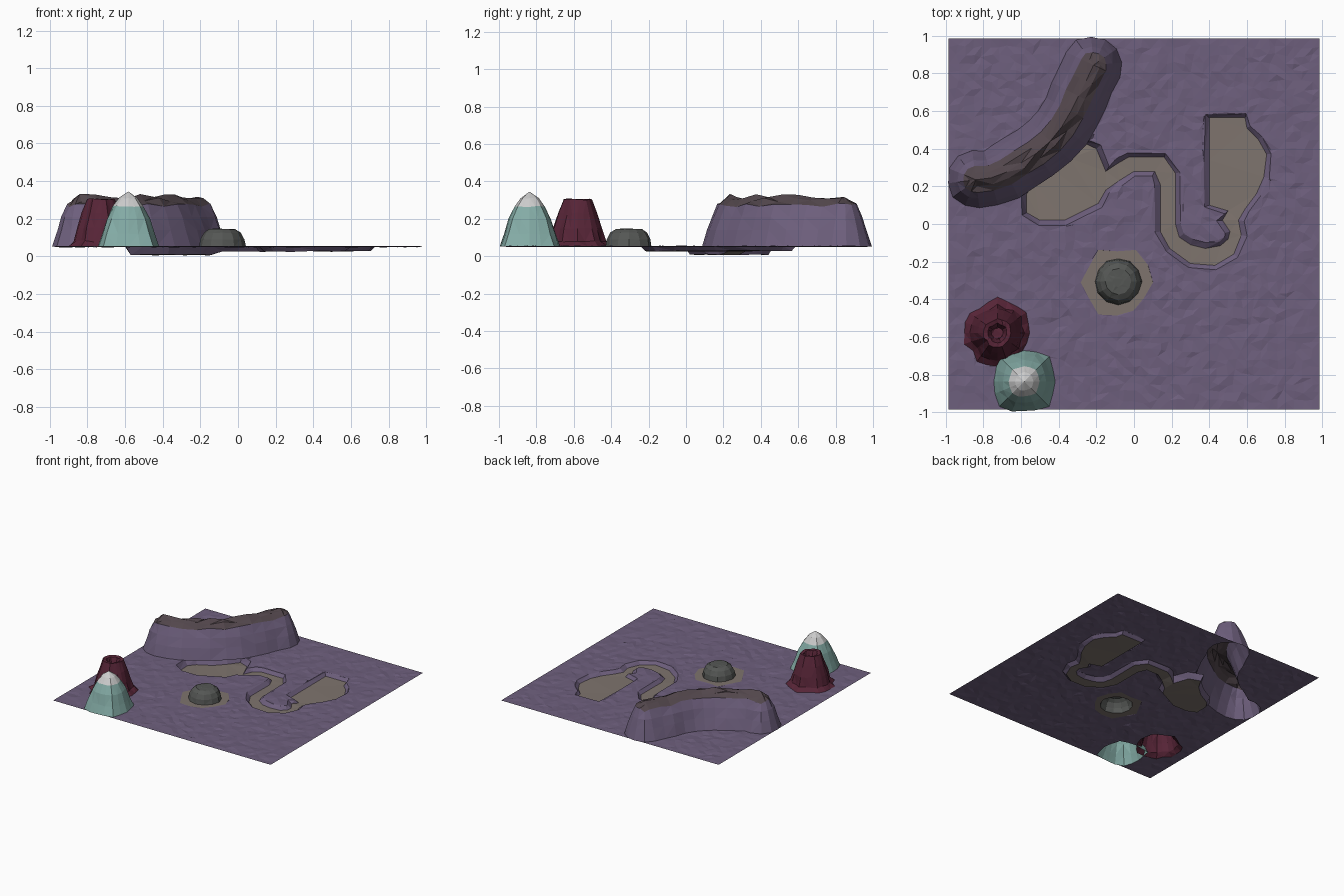
import bpy, bmesh, math, random
from mathutils import Vector
from mathutils.geometry import delaunay_2d_cdt

if "Cube" in bpy.data.objects:
    bpy.data.objects.remove(bpy.data.objects["Cube"])

random.seed(4)
G = 0.052      # ground level
E = 0.985      # half size of the ground sheet


def material(name, r, g, b):
    m = bpy.data.materials.new(name)
    m.diffuse_color = (r, g, b, 1)
    m.use_nodes = True
    m.node_tree.nodes["Principled BSDF"].inputs["Base Color"].default_value = m.diffuse_color
    return m


PURPLE = material("purple_soil", 0.155, 0.115, 0.205)
BROWN = material("brown_crest", 0.085, 0.062, 0.072)
SAND = material("sand", 0.21, 0.175, 0.155)
RED = material("red_rock", 0.095, 0.018, 0.038)
TEAL = material("teal_rock", 0.23, 0.41, 0.38)
SNOW = material("snow", 0.68, 0.68, 0.68)
ROCK = material("grey_rock", 0.09, 0.095, 0.09)


def finish(name, bm, mat):
    bmesh.ops.triangulate(bm, faces=bm.faces[:])
    me = bpy.data.meshes.new(name)
    bm.to_mesh(me)
    bm.free()
    me.materials.append(mat)
    ob = bpy.data.objects.new(name, me)
    bpy.context.collection.objects.link(ob)


def loft(name, rings, mat, cap=False):
    """Skin a stack of counter-clockwise rings, low or outer ring first."""
    bm = bmesh.new()
    rows = [[bm.verts.new(p) for p in ring] for ring in rings]
    n = len(rows[0])
    for a, b in zip(rows, rows[1:]):
        for i in range(n):
            j = (i + 1) % n
            bm.faces.new((a[i], a[j], b[j], b[i]))
    if cap:
        bm.faces.new(rows[-1])
    bmesh.ops.remove_doubles(bm, verts=bm.verts[:], dist=1e-5)
    finish(name, bm, mat)


def peak_rings(cx, cy, profile, n, rough, square=0.0):
    """Rough circular rings; square pushes the low rings towards a square."""
    groove = [random.uniform(-rough, rough) for _ in range(n)]
    rings = []
    for k, (r, z) in enumerate(profile):
        ring = []
        for i in range(n):
            t = math.tau * i / n
            c, s = math.cos(t), math.sin(t)
            box = (c ** 6 + s ** 6) ** (-1 / 6) - 1
            f = 1 + groove[i] + random.uniform(-rough, rough) * 0.6
            f += square * box * (1 - k / len(profile))
            dz = 0 if k == 0 or r == 0 else random.uniform(-rough, rough) * 0.06
            ring.append((cx + r * f * c, cy + r * f * s, z + dz))
        rings.append(ring)
    return rings


def inside(x, y, poly):
    hit = False
    for p, q in zip(poly, poly[1:] + poly[:1]):
        if (p[1] > y) != (q[1] > y):
            if x < (q[0] - p[0]) * (y - p[1]) / (q[1] - p[1]) + p[0]:
                hit = not hit
    return hit


# Ridge: rounded sweep along a bent line, with a brown crest
path = [Vector(p) for p in [
    (-.84, .235), (-.76, .245), (-.68, .275), (-.6, .325), (-.52, .375),
    (-.445, .44), (-.385, .515), (-.335, .6), (-.295, .68), (-.255, .76),
    (-.215, .845)]]
m = len(path)
spokes = []                       # (path index, outward direction)
for i in range(m):
    d = (path[min(i + 1, m - 1)] - path[max(i - 1, 0)]).normalized()
    spokes.append((i, Vector((d.y, -d.x))))
right = spokes[:]
left = [(i, -v) for i, v in reversed(spokes)]


def end_arc(i, v, n=6):
    a = math.atan2(v.y, v.x)
    return [(i, Vector((math.cos(a + math.pi * k / n), math.sin(a + math.pi * k / n))))
            for k in range(1, n)]


spokes = right + end_arc(*right[-1]) + left + end_arc(*left[-1])
groove = [random.uniform(-.07, .04) for _ in spokes]
crest = [random.uniform(.29, .335) for _ in path]
ridge = []
for k, (r, z) in enumerate([(.157, G), (.128, .14), (.103, .21), (.072, .27),
                            (.036, .3), (0, 0)]):
    ring = []
    for (i, v), g in zip(spokes, groove):
        p = path[i] + v * r * (1 + g + random.uniform(-.03, .03) * (k > 0))
        dz = random.uniform(-.012, .012) if k in (3, 4) else 0
        ring.append((p.x, p.y, z + dz if r else crest[i]))
    ridge.append(ring)
loft("ridge_flank", ridge[:4], PURPLE)
loft("ridge_crest", ridge[3:], BROWN)

# Dry pond, river and second pond: one sunken bed with sloping banks
bed = [(-.57, .16), (-.53, .22), (-.42, .28), (-.34, .35), (-.285, .44), (-.2, .4),
       (-.15, .28), (-.09, .32), (-.03, .355), (.16, .355), (.22, .27), (.22, 0),
       (.24, -.07), (.3, -.11), (.38, -.13), (.46, -.115), (.5, -.08), (.51, -.04),
       (.47, .02), (.5, .07), (.4, .1), (.4, .34), (.4, .565), (.59, .565), (.6, .51),
       (.66, .45), (.705, .37), (.69, .25), (.65, .16), (.59, .08), (.555, .02),
       (.57, -.06), (.53, -.16), (.43, -.22), (.3, -.21), (.19, -.13), (.14, -.04),
       (.14, .21), (.11, .28), (0, .28), (-.08, .23), (-.15, .18), (-.19, .11),
       (-.31, .05), (-.37, .02), (-.5, .02), (-.57, .06)][::-1]
nb = len(bed)
rim = []
for i, p in enumerate(bed):
    d = (Vector(bed[(i + 1) % nb]) - Vector(bed[i - 1])).normalized()
    w = random.uniform(.02, .032)
    rim.append((p[0] + d.y * w, p[1] - d.x * w, G))
floor = [(x, y, (.008 if x < -.14 else .027) + random.uniform(-.003, .003))
         for x, y in bed]
loft("river_banks", [rim, floor], PURPLE)
loft("river_bed", [floor], SAND, cap=True)

# Grey boulder on a ragged patch of sand
boulder = peak_rings(-.083, -.305, [(.122, G), (.115, .09), (.097, .125),
                                    (.068, .145), (.03, .147)], 12, .03)
patch = []
for x, y, z in boulder[0]:
    patch.append((x, y, z))
sand_edge = []
for i in range(12):
    f = random.uniform(1.35, 1.65)
    sand_edge.append((-.09 + (patch[i][0] + .083) * f, -.31 + (patch[i][1] + .305) * f, G))
loft("sand_patch", [sand_edge, patch], SAND)
loft("boulder", boulder, ROCK, cap=True)

# Red volcano with a shallow crater
volcano = peak_rings(-.725, -.58, [(.175, G), (.142, .08), (.125, .15), (.1, .23),
                                   (.073, .305), (.05, .3), (.03, .25)], 20, .07)
loft("volcano", volcano, RED, cap=True)

# Teal mountain with a snow cap
mount = peak_rings(-.583, -.837, [(.157, G), (.138, .12), (.113, .2), (.08, .265),
                                  (.048, .31), (0, .345)], 16, .045, .75)
loft("mountain", mount[:4], TEAL)
loft("snow_cap", mount[3:], SNOW)

# Ground sheet: scattered points, open under every feature
holes = [[p[:2] for p in ring] for ring in
         (ridge[0], rim, sand_edge, volcano[0], mount[0])]
n = 44
step = 2 * E / n
line = [-E + i * step for i in range(n)]
border = ([(t, -E) for t in line] + [(E, t) for t in line]
          + [(-t, E) for t in line] + [(-E, -t) for t in line])
pts, edges = [], []
for loop in holes + [border]:
    s = len(pts)
    pts += [Vector(p) for p in loop]
    edges += [(s + i, s + (i + 1) % len(loop)) for i in range(len(loop))]
fixed = len(pts)
for i in range(1, n):
    for j in range(1, n):
        x, y = (-E + k * step + random.uniform(-.3, .3) * step for k in (i, j))
        if not any(inside(x, y, h) for h in holes):
            pts.append(Vector((x, y)))
co, _, faces, orig, _, _ = delaunay_2d_cdt(pts, edges, [], 0, 1e-5)
bm = bmesh.new()
verts = []
for p, o in zip(co, orig):
    loose = o and min(o) >= fixed
    verts.append(bm.verts.new((p.x, p.y, G + (random.uniform(-.004, .004) if loose else 0))))
for f in faces:
    x = sum(co[i].x for i in f) / len(f)
    y = sum(co[i].y for i in f) / len(f)
    if max(abs(x), abs(y)) < E and not any(inside(x, y, h) for h in holes):
        bm.faces.new([verts[i] for i in f])
bmesh.ops.delete(bm, geom=[v for v in bm.verts if not v.link_faces], context='VERTS')
finish("ground", bm, PURPLE)
